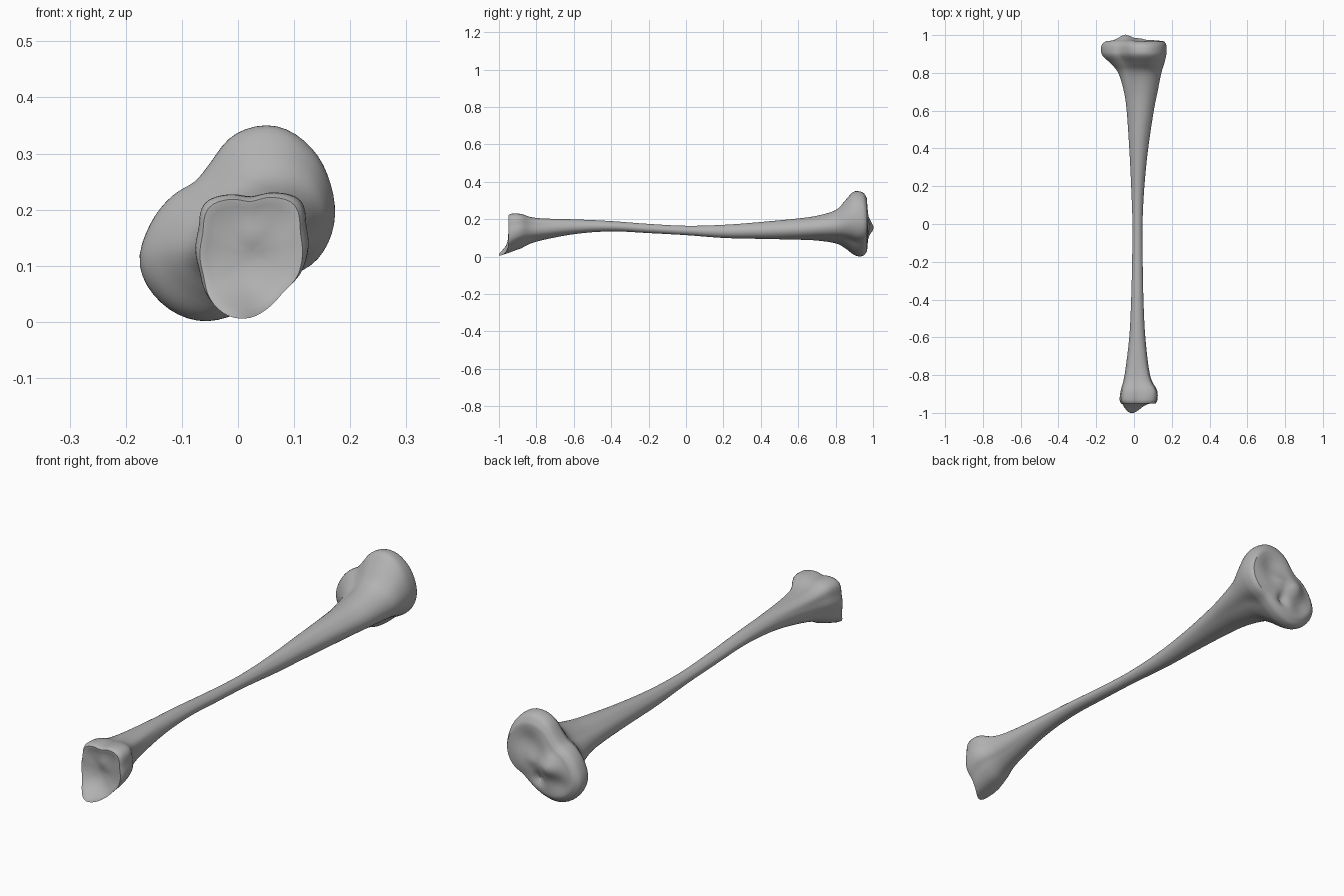
import bpy
import bmesh
from math import sin, cos, pi, exp
from mathutils import Vector

cube = bpy.data.objects.get("Cube")
if cube:
    bpy.data.objects.remove(cube)

# Outline radii, counter-clockwise from the left (+x) side
HEAD = [.172, .18, .187, .184, .158, .118, .105, .125,
        .153, .185, .19, .18, .155, .135, .13, .155]
ANKLE = [.103, .107, .125, .112, .096, .108, .118, .102,
         .1, .1, .112, .117, .112, .1, .093, .1]
SHAFT = [1, 1, 1, 1.05, 1.08, 1.05, 1, 1, 1, 1, 1, 1, 1, 1, 1, 1]

# y, x min, x max, z min, z max, outline mix (-1 ankle, 0 shaft, 1 head)
STATIONS = [
    (-.95, -.068, .115, .006, .222, -1),
    (-.93, -.076, .124, .016, .23, -1),
    (-.88, -.07, .122, .045, .228, -1),
    (-.8, -.05, .085, .08, .208, -.7),
    (-.6, -.025, .06, .12, .2, -.2),
    (-.4, -.015, .05, .135, .19, 0),
    (-.2, -.01, .046, .126, .175, 0),
    (0, -.008, .045, .115, .165, 0),
    (.2, -.015, .055, .1, .17, 0),
    (.4, -.025, .075, .095, .185, 0),
    (.6, -.04, .105, .09, .205, .2),
    (.7, -.055, .125, .085, .22, .4),
    (.8, -.085, .145, .07, .25, .7),
    (.85, -.125, .16, .045, .3, .9),
    (.89, -.165, .17, .015, .343, 1),
    (.92, -.175, .173, .002, .35, 1),
    (.95, -.17, .17, .006, .34, 1),
    (.967, -.15, .16, .028, .312, 1),
]


def spline(a, b, c, d, t):
    """Point between b and c on a smooth curve."""
    return b + .5 * t * (c - a + t * (2 * a - 5 * b + 4 * c - d + t * (3 * (b - c) + d - a)))


def outline(radii, steps=4):
    """Smooth closed outline, scaled to fill a unit square."""
    n = len(radii)
    pts = []
    for i in range(n):
        for k in range(steps):
            t = k / steps
            r = spline(radii[i - 1], radii[i], radii[(i + 1) % n], radii[(i + 2) % n], t)
            angle = 2 * pi * (i + t) / n
            pts.append(Vector((r * cos(angle), r * sin(angle))))
    low = [min(p[j] for p in pts) for j in (0, 1)]
    high = [max(p[j] for p in pts) for j in (0, 1)]
    return [Vector([(p[j] - low[j]) / (high[j] - low[j]) for j in (0, 1)]) for p in pts]


def hill(x, z, cx, cz, size):
    return exp(-((x - cx) ** 2 + (z - cz) ** 2) / size ** 2)


def ankle_spur(x, y, z):
    """Lower lip that juts out past the ankle joint."""
    fade = min(1, max(0, (-.88 - y) / .07))
    return -.052 * fade * hill(x, z, -.01, .012, .055)


def ankle_cup(x, z, depth):
    return -.955 + .022 * depth ** .5 - .008 * hill(x, z, .03, .15, .03)


def knee_plateau(x, z, depth):
    """Two shallow cups with a ridge and a pit between them."""
    blend = min(1, depth * 3)
    relief = (.028 * hill(x, z, -.045, .155, .04)
              + .01 * hill(x, z, .03, .17, .03)
              - .016 * hill(x, z, .07, .24, .06)
              - .012 * hill(x, z, -.09, .085, .045)
              - .02 * hill(x, z, .01, .09, .025))
    return .967 + blend * (.008 + relief)


shapes = {-1: outline(ANKLE), 0: outline(SHAFT), 1: outline(HEAD)}
rings = []


def add_ring(station):
    y, x0, x1, z0, z1, mix = station
    end = shapes[1 if mix > 0 else -1]
    ring = []
    for a, b in zip(shapes[0], end):
        p = a.lerp(b, min(1, abs(mix)))
        x, z = x0 + p.x * (x1 - x0), z0 + p.y * (z1 - z0)
        ring.append(Vector((x, y + ankle_spur(x, y, z), z)))
    rings.append(ring)


# Body of the bone
last = len(STATIONS) - 1
for i in range(last):
    four = [STATIONS[min(last, max(0, i + j))] for j in (-1, 0, 1, 2)]
    for k in range(4):
        add_ring([spline(*column, k / 4) for column in zip(*four)])
add_ring(STATIONS[last])


# Joint surfaces, as rings shrinking to the middle
def cap(rim, surface):
    centre = sum(rim, Vector()) / len(rim)
    result = []
    for s in (.93, .86, .75, .62, .48, .34, .2, .08):
        ring = []
        for p in rim:
            q = centre.lerp(p, s)
            ring.append(Vector((q.x, surface(q.x, q.z, 1 - s), q.z)))
        result.append(ring)
    return result


def ankle_surface(x, z, depth):
    return ankle_cup(x, z, depth) + ankle_spur(x, -1, z) * (1 - depth)


rings = cap(rings[0], ankle_surface)[::-1] + rings + cap(rings[-1], knee_plateau)

bm = bmesh.new()
loops = [[bm.verts.new(p) for p in ring] for ring in rings]
for a, b in zip(loops, loops[1:]):
    for i in range(len(a)):
        bm.faces.new((a[i - 1], a[i], b[i], b[i - 1]))
bm.faces.new(loops[0])
bm.faces.new(loops[-1])
bmesh.ops.recalc_face_normals(bm, faces=bm.faces)
mesh = bpy.data.meshes.new("shin_bone")
bm.to_mesh(mesh)
bm.free()

bone = bpy.data.objects.new("shin_bone", mesh)
bpy.context.collection.objects.link(bone)

# Plain grey finish
grey = bpy.data.materials.new("bone_grey")
grey.use_nodes = True
colour = (.45, .45, .45, 1)
grey.diffuse_color = colour
grey.node_tree.nodes["Principled BSDF"].inputs["Base Color"].default_value = colour
mesh.materials.append(grey)

bpy.context.view_layer.objects.active = bone
bone.select_set(True)
bpy.ops.object.shade_smooth_by_angle(angle=.7)
